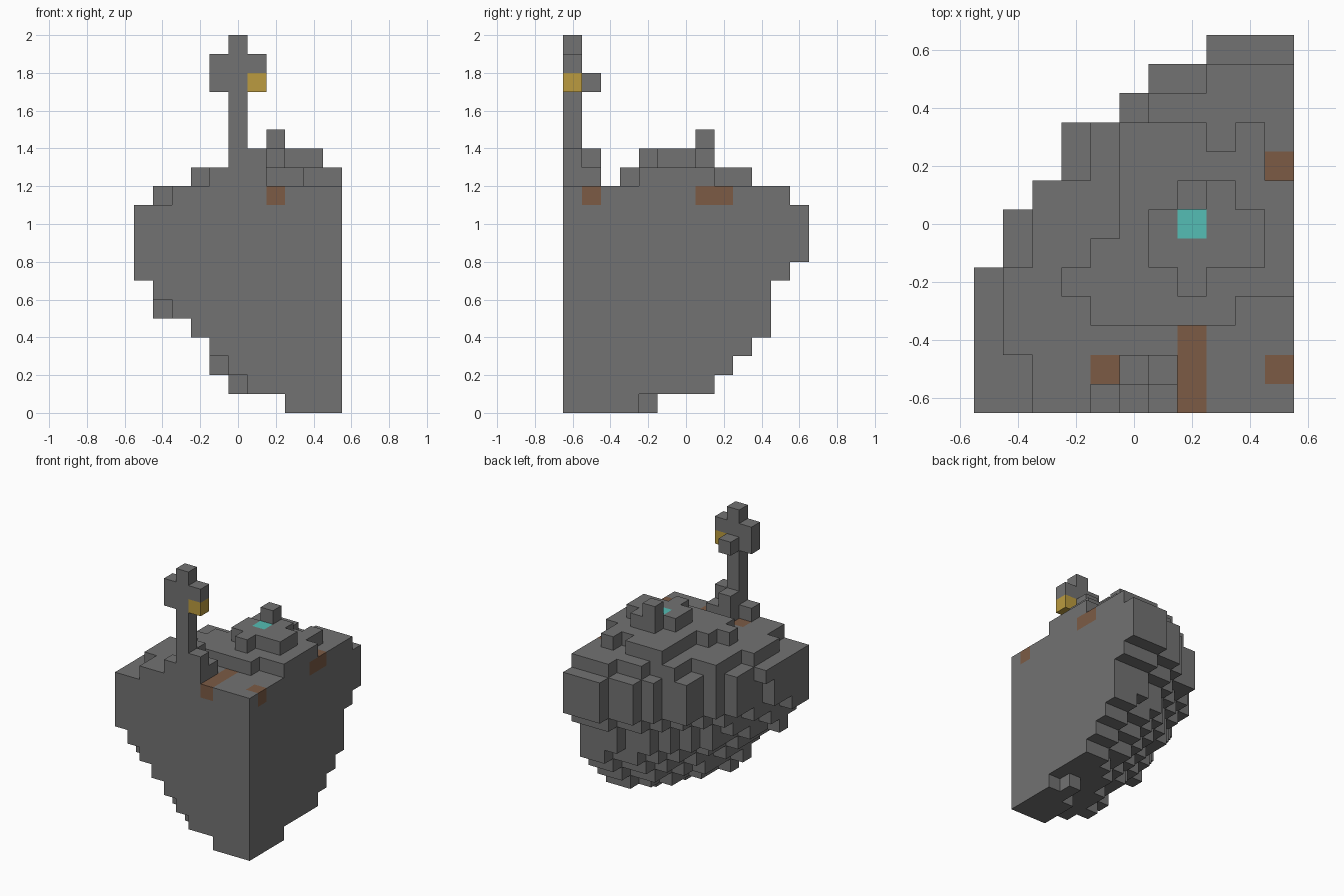
import bpy, bmesh, math
from mathutils import Vector

cube = bpy.data.objects.get("Cube")
if cube:
    bpy.data.objects.remove(cube, do_unlink=True)

S = 0.1                       # block size
ORIGIN = Vector((-0.55, -0.65, 0))
COLS = 11
cells = {}                    # (column, row, layer) -> part name


def block(part, cols, rows, layers):
    """Fill a box of blocks; each range is (first, last)."""
    for i in range(cols[0], cols[1] + 1):
        for j in range(rows[0], rows[1] + 1):
            for k in range(layers[0], layers[1] + 1):
                cells[i, j, k] = part


def row(part, width, j, k):
    """Fill one row of blocks starting from the flat side."""
    if width > 0:
        block(part, (COLS - width, COLS - 1), (j, j), (k, k))


def quarter(part, width, depth, k):
    """Fill a quarter ellipse on one layer."""
    for j in range(depth):
        row(part, round(width * math.sqrt(1 - ((j + 0.5) / depth) ** 2)), j, k)


# Tapering rock: width and depth of each layer from the bottom
taper = [(3, 4), (5.4, 8), (6.4, 9), (7, 10), (8, 11), (9.3, 11), (10, 11), (10.6, 12),
         (11, 13), (11, 13), (11, 13)]
for k, (w, d) in enumerate(taper):
    quarter("rock_body", w, d, k)
block("rock_body", (8, 10), (0, 3), (0, 0))
del cells[10, 3, 0], cells[8, 3, 0]
block("rock_body", (10, 10), (3, 3), (0, 0))
for i, j, k in [(9, 4, 0), (5, 1, 1), (4, 1, 2), (1, 1, 5), (0, 4, 10)]:
    cells[i, j, k] = "rock_body"

# Ground layer
for j, w in enumerate([9, 9, 10, 10, 10, 9, 9, 9, 7, 7, 5, 3]):
    row("ground", w, j, 11)

# Raised plateau and knoll
for cols, rows in [((4, 8), (3, 3)), ((3, 10), (4, 4)), ((4, 10), (5, 5)), ((5, 10), (6, 7)),
                   ((5, 9), (8, 8)), ((5, 7), (9, 9)), ((9, 9), (9, 9))]:
    block("plateau", cols, rows, (12, 12))
for cols, rows in [((7, 7), (4, 4)), ((6, 9), (5, 6)), ((7, 8), (7, 7))]:
    block("knoll", cols, rows, (13, 13))
block("knoll", (7, 7), (7, 7), (14, 14))
block("pool", (7, 7), (6, 6), (13, 13))

# Post with stepped foot and cross-shaped head
block("post_foot", (4, 6), (0, 0), (12, 12))
block("post_foot", (6, 6), (0, 0), (13, 13))
block("post_foot", (5, 5), (1, 1), (12, 13))
block("post_foot", (6, 6), (1, 1), (12, 12))
block("post_head", (4, 6), (0, 0), (17, 18))
block("post_head", (5, 5), (1, 1), (17, 17))
block("post", (5, 5), (0, 0), (12, 19))
block("lamp", (6, 6), (0, 0), (17, 17))

# Earth patches set in the ground
for cols, rows in [((7, 7), (0, 2)), ((4, 4), (1, 1)), ((10, 10), (1, 1)), ((10, 10), (7, 8))]:
    block("earth_patch", cols, rows, (11, 11))


def material(name, rgb):
    m = bpy.data.materials.new(name)
    m.use_nodes = True
    col = (*rgb, 1)
    m.diffuse_color = col
    m.node_tree.nodes["Principled BSDF"].inputs["Base Color"].default_value = col
    return m


stone = material("stone grey", (0.17, 0.17, 0.17))
special = {
    "pool": material("turquoise", (0.09, 0.51, 0.46)),
    "lamp": material("golden yellow", (0.50, 0.33, 0.05)),
    "earth_patch": material("earth brown", (0.20, 0.105, 0.06)),
}


def build(part):
    """Make a mesh from the exposed block faces of one part."""
    bm = bmesh.new()
    for cell, owner in cells.items():
        if owner != part:
            continue
        centre = ORIGIN + (Vector(cell) + Vector((0.5, 0.5, 0.5))) * S
        for axis in range(3):
            for sign in (-1, 1):
                near = list(cell)
                near[axis] += sign
                if tuple(near) in cells:
                    continue
                n, u, v = Vector(), Vector(), Vector()
                n[axis], u[(axis + 1) % 3], v[(axis + 2) % 3] = sign, sign, 1
                ring = [n - u - v, n + u - v, n + u + v, n - u + v]
                bm.faces.new([bm.verts.new(centre + c * S / 2) for c in ring])
    bmesh.ops.remove_doubles(bm, verts=bm.verts, dist=S / 100)
    mesh = bpy.data.meshes.new(part)
    bm.to_mesh(mesh)
    bm.free()
    mesh.materials.append(special.get(part, stone))
    obj = bpy.data.objects.new(part, mesh)
    bpy.context.collection.objects.link(obj)


for part in sorted(set(cells.values())):
    build(part)
